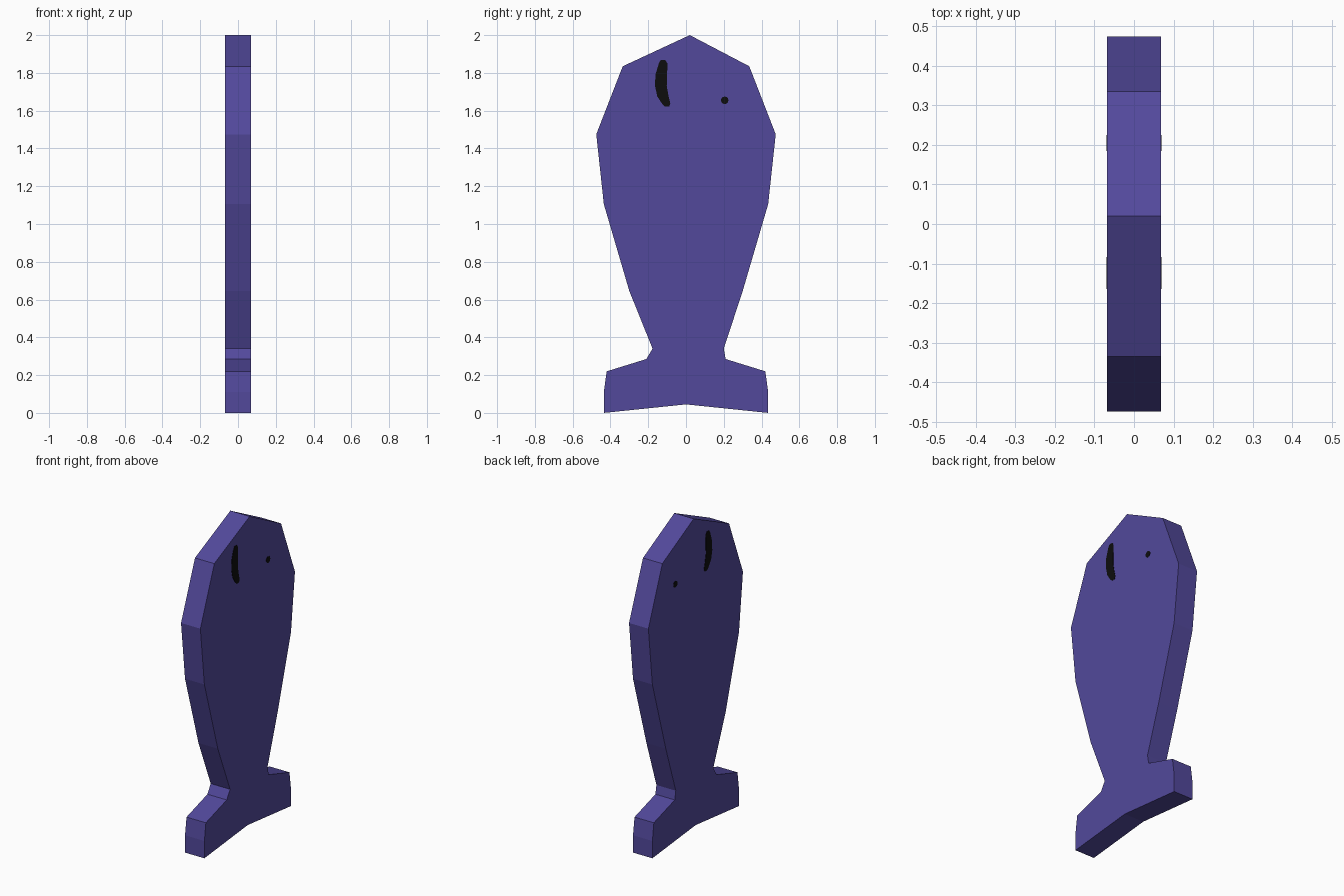
import bpy, bmesh, math
from mathutils import Vector

if "Cube" in bpy.data.objects:
    bpy.data.objects.remove(bpy.data.objects["Cube"])

HALF = 0.068  # half thickness of the slab


def material(name, color):
    m = bpy.data.materials.new(name)
    m.diffuse_color = (*color, 1)
    m.use_nodes = True
    m.node_tree.nodes["Principled BSDF"].inputs["Base Color"].default_value = m.diffuse_color
    return m


PURPLE = material("purple body", (0.085, 0.066, 0.33))
BLACK = material("black markings", (0.004, 0.004, 0.004))


def slab(name, outline, x0, x1, mat):
    """Extrude a y-z outline from x0 to x1."""
    bm = bmesh.new()
    face = bm.faces.new([bm.verts.new((x0, y, z)) for y, z in outline])
    ext = bmesh.ops.extrude_face_region(bm, geom=[face], use_keep_orig=True)
    verts = [v for v in ext["geom"] if isinstance(v, bmesh.types.BMVert)]
    bmesh.ops.translate(bm, verts=verts, vec=(x1 - x0, 0, 0))
    bmesh.ops.recalc_face_normals(bm, faces=bm.faces)
    mesh = bpy.data.meshes.new(name)
    bm.to_mesh(mesh)
    bm.free()
    mesh.materials.append(mat)
    ob = bpy.data.objects.new(name, mesh)
    bpy.context.collection.objects.link(ob)
    return ob


# Fish body with tail: upright silhouette, nose on top
right = [(0.335, 1.835), (0.475, 1.475), (0.435, 1.105), (0.30, 0.645),
         (0.20, 0.34), (0.21, 0.285), (0.42, 0.22), (0.435, 0.11), (0.435, 0.0)]
left = [(-y, z) for y, z in reversed(right)]
left[4] = (-0.177, 0.34)  # the neck is slightly uneven
slab("fish_body", [(0.02, 2.0)] + right + [(0.0, 0.045)] + left, -HALF, HALF, PURPLE)

# Gill outline: curved stroke with rounded ends
path = [(-0.122, 1.868, 0.012), (-0.121, 1.85, 0.023), (-0.131, 1.79, 0.031),
        (-0.133, 1.73, 0.031), (-0.122, 1.675, 0.03), (-0.106, 1.64, 0.023),
        (-0.101, 1.622, 0.012)]
gill = [(y - w, z) for y, z, w in path] + [(y + w, z) for y, z, w in reversed(path)]

# Eye outline: small disc
eye = [(0.205 + 0.02 * math.cos(a), 1.655 + 0.02 * math.sin(a))
       for a in (math.tau * i / 12 for i in range(12))]

# Thin painted plates on both flat sides
for side, s in (("right", 1), ("left", -1)):
    for name, outline in (("gill", gill), ("eye", eye)):
        slab(f"{name}_{side}", outline, s * (HALF - 0.002), s * (HALF + 0.002), BLACK)
